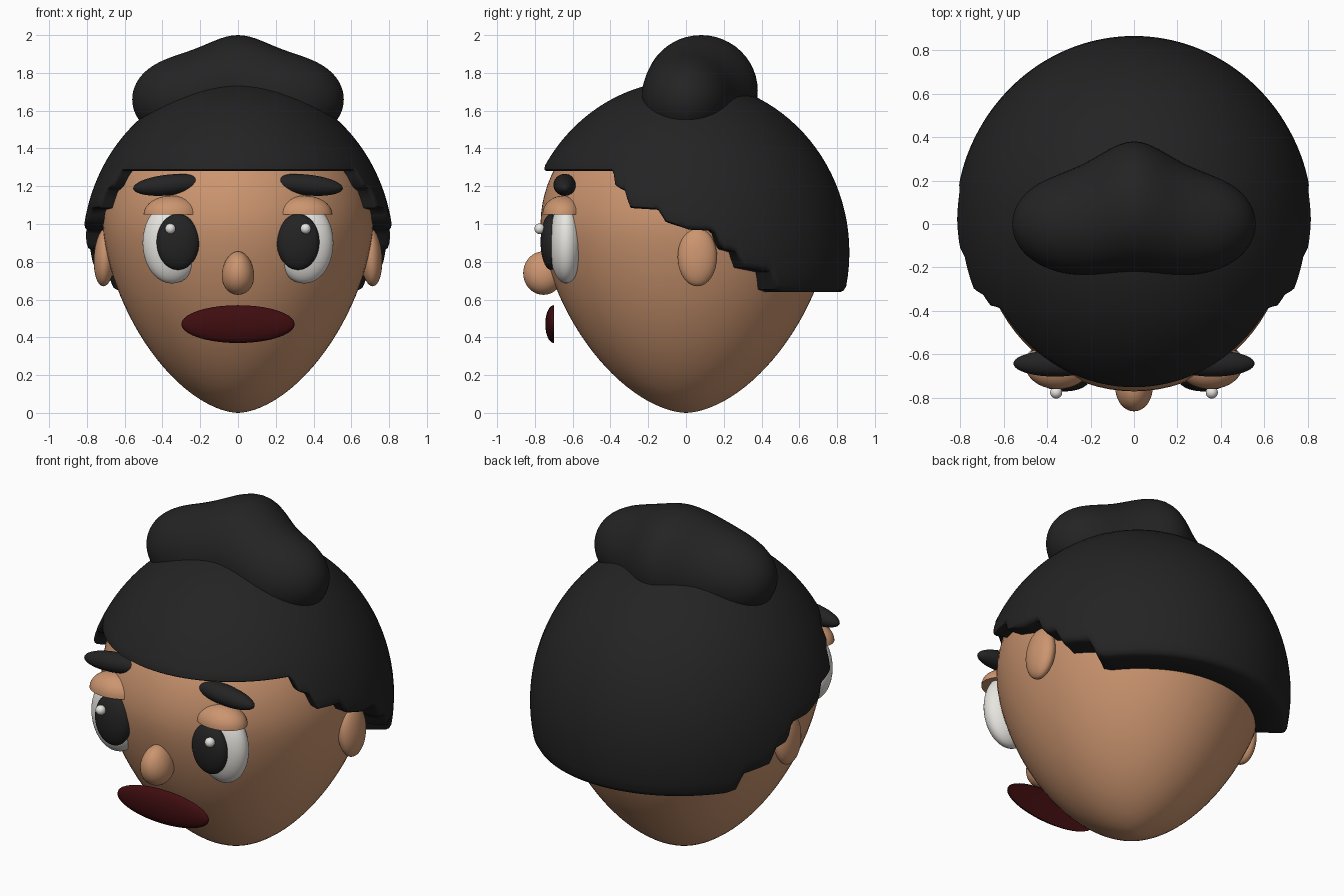
import bpy
import bmesh
from math import sin, cos, acos, pi, sqrt, exp, radians

if "Cube" in bpy.data.objects:
    bpy.data.objects.remove(bpy.data.objects["Cube"])


def material(name, r, g, b):
    m = bpy.data.materials.new(name)
    m.use_nodes = True
    m.diffuse_color = (r, g, b, 1)
    bsdf = next(n for n in m.node_tree.nodes if n.type == 'BSDF_PRINCIPLED')
    bsdf.inputs["Base Color"].default_value = (r, g, b, 1)
    bsdf.inputs["Roughness"].default_value = 0.6
    return m


SKIN = material("warm skin", 0.6, 0.3, 0.16)
BLACK = material("soft black", 0.017, 0.017, 0.018)
WHITE = material("eye white", 0.8, 0.78, 0.74)
RED = material("dark red", 0.05, 0.004, 0.005)


def finish(name, bm, mat, angle=40):
    bmesh.ops.remove_doubles(bm, verts=bm.verts, dist=0.00001)
    bmesh.ops.recalc_face_normals(bm, faces=bm.faces)
    mesh = bpy.data.meshes.new(name)
    bm.to_mesh(mesh)
    bm.free()
    mesh.materials.append(mat)
    ob = bpy.data.objects.new(name, mesh)
    bpy.context.collection.objects.link(ob)
    bpy.ops.object.select_all(action='DESELECT')
    ob.select_set(True)
    bpy.context.view_layer.objects.active = ob
    bpy.ops.object.shade_smooth_by_angle(angle=radians(angle))
    return ob


def loft(name, rings, mat, angle=40):
    """Skin closed rings; rings of zero size become poles."""
    bm = bmesh.new()
    rows = [[bm.verts.new(p) for p in ring] for ring in rings]
    for a, b in zip(rows, rows[1:]):
        for i in range(len(a)):
            j = (i + 1) % len(a)
            bm.faces.new((a[i], a[j], b[j], b[i]))
    bmesh.ops.dissolve_degenerate(bm, dist=0.00001, edges=bm.edges)
    return finish(name, bm, mat, angle)


def blob(name, centre, radii, mat, tilt=0, shape=None, segs=40):
    """Ellipsoid, optionally reshaped as a unit sphere first."""
    bm = bmesh.new()
    bmesh.ops.create_uvsphere(bm, u_segments=segs, v_segments=segs // 2, radius=1)
    for v in bm.verts:
        if shape:
            shape(v.co)
        x, y, z = (c * r for c, r in zip(v.co, radii))
        v.co = (centre[0] + x * cos(tilt) - z * sin(tilt), centre[1] + y,
                centre[2] + x * sin(tilt) + z * cos(tilt))
    return finish(name, bm, mat)


# Head: egg narrowing to the chin, rounded above
def head_radius(z):
    if z > 1:
        return 0.77 * sqrt(max(0, 1 - ((z - 1) / 0.68) ** 2))
    return 0.77 * max(0, 1 - (1 - z) ** 1.6) ** 0.58


N = 80
rings = []
for k in range(49):
    z = 0.84 - 0.84 * cos(pi * k / 48)
    r = head_radius(z)
    rings.append([(0.93 * r * sin(2 * pi * i / N), -r * cos(2 * pi * i / N), z)
                  for i in range(N)])
loft("head", rings, SKIN)

# Hair cap: dome whose lower edge steps down from fringe to nape
HAIR_Z, HAIR_H, HAIR_X, HAIR_Y = 0.85, 0.91, 0.825, 0.865
STEPS = [(-0.39, 1.28), (-0.38, 1.2), (-0.32, 1.17), (-0.31, 1.085),
         (-0.15, 1.075), (-0.11, 1.01), (0.02, 0.97), (0.15, 0.965),
         (0.19, 0.87), (0.275, 0.85), (0.3, 0.77), (0.455, 0.745),
         (0.475, 0.655), (0.52, 0.64)]


def dome(z):
    return sqrt(max(0, 1 - ((z - HAIR_Z) / HAIR_H) ** 2))


EDGE = [(acos(-y / (HAIR_Y * dome(z))), z) for y, z in STEPS]
EDGE = [(0, EDGE[0][1])] + EDGE + [(pi, EDGE[-1][1])]


def hair_edge(t):
    t = min(t, 2 * pi - t)
    for (a, za), (b, zb) in zip(EDGE, EDGE[1:]):
        if t <= b:
            return za + (zb - za) * max(0, t - a) / max(b - a, 0.001)
    return EDGE[-1][1]


COLS = 240
angles = [2 * pi * i / COLS for i in range(COLS)]


def hair_point(t, z, scale=1):
    r = dome(z) * scale
    return (HAIR_X * r * sin(t), -HAIR_Y * r * cos(t), z)


top = HAIR_Z + HAIR_H
rings = []
for k in range(31):
    f = cos(pi / 2 * k / 30)
    rings.append([hair_point(t, hair_edge(t) + 0.03 + (top - hair_edge(t) - 0.03) * f)
                  for t in angles])
for lift, scale in ((0.008, 0.99), (0, 0.97), (0, 0.8)):
    rings.append([hair_point(t, hair_edge(t) + lift, scale) for t in angles])
rings.append([(0, 0, 1.2)] * COLS)
loft("hair_cap", rings, BLACK, 50)

# Bun: wide roll with a swelling in the middle
rings = []
for k in range(57):
    x = -0.56 * cos(pi * k / 56)
    e = 0.25 * sqrt(max(0, 1 - (abs(x) / 0.56) ** 3.2))
    g = exp(-(x / 0.2) ** 2) if 0 < k < 56 else 0
    rings.append([(x, 0.08 * g + (e + 0.05 * g) * cos(2 * pi * i / 48),
                   1.66 + 0.045 * g + (e + 0.045 * g) * sin(2 * pi * i / 48))
                  for i in range(48)])
loft("hair_bun", rings, BLACK, 80)


# Nose: slightly fuller towards the bottom
def nose_shape(co):
    co.x *= 1 - 0.12 * co.z


blob("nose", (0, -0.755, 0.74), (0.085, 0.107, 0.115), SKIN, shape=nose_shape)


# Mouth: shallow bowed lens
def mouth_shape(co):
    bulge = abs(co.y)
    co.y = -bulge if co.y < 0 else -0.35 * bulge


blob("mouth", (0, -0.7, 0.47), (0.3, 0.045, 0.1), RED, shape=mouth_shape)


# Upper eyelid: flat-bottomed half dome
def lid_shape(co):
    co.z = max(co.z, 0)


# Paired features
for side, s in (("left", 1), ("right", -1)):
    blob(side + "_ear", (s * 0.705, 0.06, 0.825), (0.058, 0.104, 0.155), SKIN, s * 0.06)
    blob(side + "_eye", (s * 0.35, -0.635, 0.9), (0.155, 0.09, 0.215), WHITE)
    blob(side + "_pupil", (s * 0.318, -0.715, 0.905), (0.113, 0.055, 0.148), BLACK)
    blob(side + "_eye_glint", (s * 0.358, -0.775, 0.975), (0.028,) * 3, WHITE, segs=20)
    blob(side + "_eyelid", (s * 0.35, -0.65, 1.05), (0.15, 0.11, 0.1), SKIN,
         shape=lid_shape)
    blob(side + "_eyebrow", (s * 0.363, -0.642, 1.207), (0.193, 0.06, 0.055), BLACK,
         -s * 0.1)
